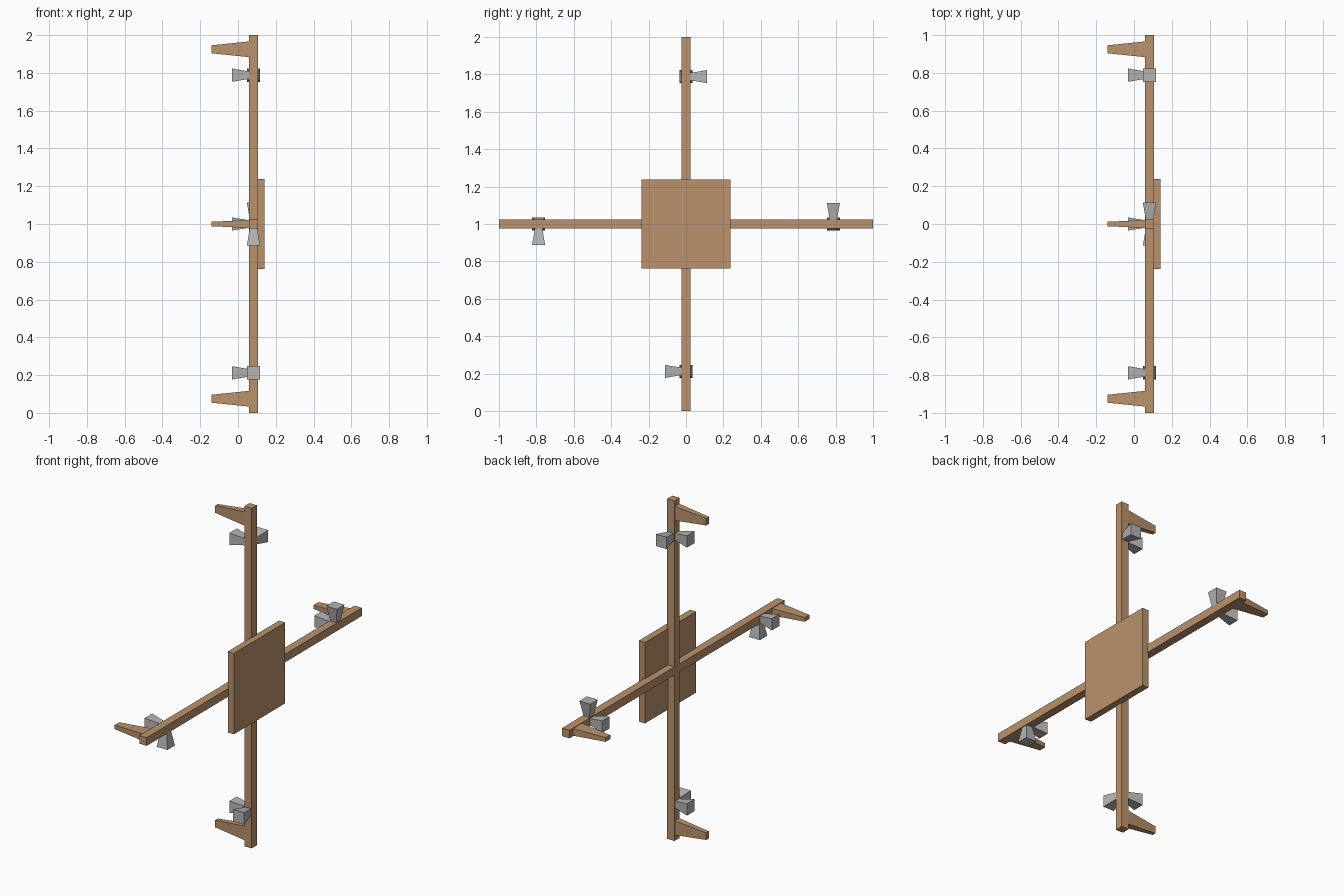
import bpy
import bmesh
from mathutils import Vector

cube = bpy.data.objects.get("Cube")
if cube:
    bpy.data.objects.remove(cube)


def make_material(name, color):
    mat = bpy.data.materials.new(name)
    mat.use_nodes = True
    mat.diffuse_color = color
    mat.node_tree.nodes["Principled BSDF"].inputs["Base Color"].default_value = color
    return mat


wood = make_material("tan wood", (0.50, 0.29, 0.15, 1))
metal = make_material("light grey metal", (0.46, 0.46, 0.46, 1))

CENTER = Vector((0.082, 0, 1))
X, Y, Z = Vector((1, 0, 0)), Vector((0, 1, 0)), Vector((0, 0, 1))


def taper(name, mat, start, end, side, base, tip):
    """Four-sided bar from start to end; base and tip are half sizes (along side, across it)."""
    across = (end - start).normalized().cross(side)
    bm = bmesh.new()
    for point, (a, b) in ((start, base), (end, tip)):
        for i, j in ((1, 1), (-1, 1), (-1, -1), (1, -1)):
            bm.verts.new(point + side * a * i + across * b * j)
    v = list(bm.verts)
    bm.faces.new(v[:4])
    bm.faces.new(v[4:])
    for i in range(4):
        k = (i + 1) % 4
        bm.faces.new((v[i], v[k], v[k + 4], v[i + 4]))
    bmesh.ops.recalc_face_normals(bm, faces=bm.faces)
    mesh = bpy.data.meshes.new(name)
    bm.to_mesh(mesh)
    bm.free()
    mesh.materials.append(mat)
    obj = bpy.data.objects.new(name, mesh)
    bpy.context.collection.objects.link(obj)


# Crossed beams
BEAM = (0.024, 0.024)
taper("vertical_beam", wood, CENTER - Z, CENTER + Z, X, BEAM, BEAM)
taper("horizontal_beam", wood, CENTER - Y, CENTER + Y, X, BEAM, BEAM)

# Square plate on the right-hand face of the cross
PLATE = (0.238, 0.238)
taper("square_plate", wood, Vector((0.10, 0, 1)), Vector((0.14, 0, 1)), Y, PLATE, PLATE)

# Each arm end: a tapered prong and two flared nozzles
NARROW, WIDE = (0.019, 0.019), (0.035, 0.035)
arms = (("top", Z, Y), ("bottom", -Z, -Y), ("back", Y, Z), ("front", -Y, -Z))
for label, out, turn in arms:
    root = CENTER + out * 0.925
    taper(label + "_prong", wood, root - X * 0.02, root - X * 0.222, out,
          (0.042, 0.021), (0.021, 0.012))
    mount = CENTER + out * 0.788
    for part, way, side in (("inner_nozzle", -X, out), ("side_nozzle", turn, X)):
        taper(label + "_" + part, metal, mount + way * 0.02, mount + way * 0.113,
              side, NARROW, WIDE)
